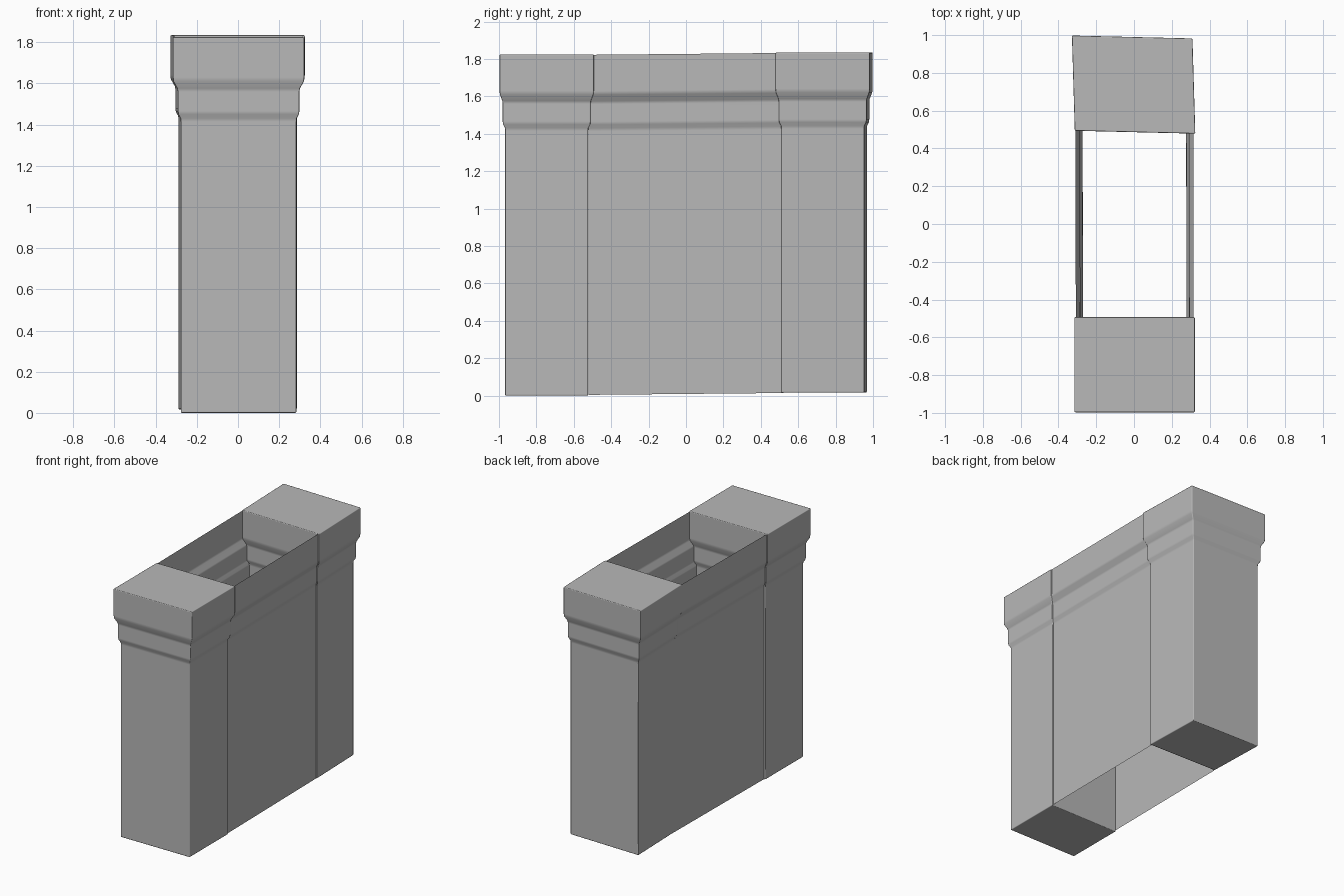
import bpy, math

if "Cube" in bpy.data.objects:
    bpy.data.objects.remove(bpy.data.objects["Cube"])

# Shared moulding profile: (half width x, half depth y, height)
PROFILE = [(0.281, 0.222, 0.0), (0.281, 0.222, 1.415), (0.282, 0.223, 1.431),
           (0.293, 0.233, 1.450), (0.295, 0.235, 1.466), (0.295, 0.235, 1.560),
           (0.298, 0.237, 1.576), (0.317, 0.250, 1.610), (0.319, 0.252, 1.630),
           (0.319, 0.252, 1.825)]

# Dark stone grey shared by every part
stone = bpy.data.materials.new("stone_grey")
stone.diffuse_color = (0.48, 0.48, 0.48, 1.0)
stone.use_nodes = True
stone.node_tree.nodes["Principled BSDF"].inputs["Base Color"].default_value = stone.diffuse_color


def make_object(name, verts, faces):
    mesh = bpy.data.meshes.new(name)
    mesh.from_pydata(verts, [], faces)
    mesh.update()
    mesh.materials.append(stone)
    ob = bpy.data.objects.new(name, mesh)
    bpy.context.collection.objects.link(ob)
    return ob


def pillar(name, cx, cy, z0, z1, shear_x=0.0, shear_y=0.0):
    """Closed square post with a stepped, flared cap, slightly skewed."""
    verts, faces = [], []
    for hx, hy, z in PROFILE:
        for sx, sy in ((-1, -1), (1, -1), (1, 1), (-1, 1)):
            x, y = sx * hx, sy * hy
            verts.append((cx + x + shear_x * y, cy + y + shear_y * x,
                          z0 + z * (z1 - z0) / 1.825))
    n = len(PROFILE)
    for r in range(n - 1):
        for i in range(4):
            j = (i + 1) % 4
            faces.append((r * 4 + i, r * 4 + j, r * 4 + 4 + j, r * 4 + 4 + i))
    faces += [(3, 2, 1, 0), tuple(range(4 * n - 4, 4 * n))]
    ob = make_object(name, verts, faces)
    ob.data.shade_smooth()
    # Softened corners, with the end caps kept flat
    bev = ob.modifiers.new("worn_edges", 'BEVEL')
    bev.width = 0.006
    bev.segments = 2
    bev.limit_method = 'ANGLE'
    bev.angle_limit = math.radians(50)
    wn = ob.modifiers.new("flat_panels", 'WEIGHTED_NORMAL')
    wn.weight = 75


def side_wall(name, side):
    """Thin moulded sheet joining the pillars, rising slightly to the back."""
    verts = []
    for y, dz, dx in ((-0.52, 0.006, 0.0), (0.52, 0.016, -0.002)):
        for hx, hy, z in PROFILE:
            verts.append((side * (hx - 0.007) + 0.004 + dx, y,
                          z * 1.818 / 1.825 + dz - 0.002))
    n = len(PROFILE)
    faces = []
    for i in range(n - 1):
        f = (i, n + i, n + i + 1, i + 1)
        faces.append(f if side > 0 else f[::-1])
    ob = make_object(name, verts, faces)
    ob.data.shade_smooth()
    wn = ob.modifiers.new("flat_panels", 'WEIGHTED_NORMAL')
    wn.weight = 75


# Two end pillars; the back one is skewed and sits a touch higher
pillar("front_pillar", 0.003, -0.745, 0.0, 1.825)
pillar("back_pillar", -0.002, 0.738, 0.016, 1.835, -0.03, -0.024)

# Two side walls
side_wall("left_wall", -1)
side_wall("right_wall", 1)
